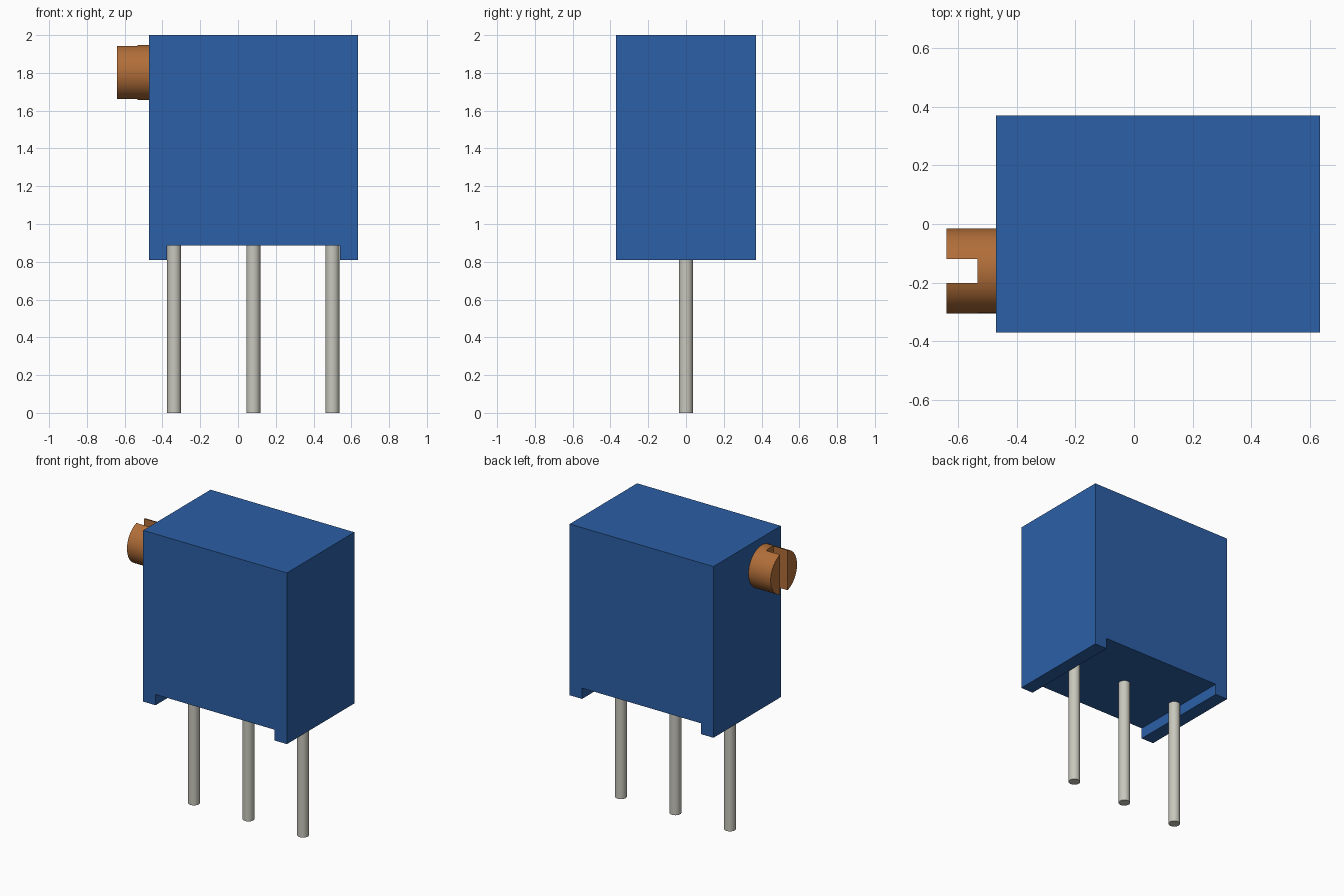
import bpy, bmesh, math

cube = bpy.data.objects.get("Cube")
if cube:
    bpy.data.objects.remove(cube, do_unlink=True)


def material(name, rgb):
    mat = bpy.data.materials.new(name)
    mat.use_nodes = True
    mat.diffuse_color = (*rgb, 1)
    mat.node_tree.nodes["Principled BSDF"].inputs["Base Color"].default_value = (*rgb, 1)
    return mat


blue = material("blue plastic", (0.025, 0.115, 0.38))
copper = material("copper", (0.44, 0.157, 0.041))
metal = material("pin metal", (0.58, 0.575, 0.51))


def prism(name, profile, axis, start, end, mat, smooth=False):
    """Extrude a closed 2D profile along the given axis index."""
    bm = bmesh.new()
    verts = []
    for a, b in profile:
        co = [a, b]
        co.insert(axis, start)
        verts.append(bm.verts.new(co))
    face = bm.faces.new(verts)
    ext = bmesh.ops.extrude_face_region(bm, geom=[face])["geom"]
    shift = [0, 0, 0]
    shift[axis] = end - start
    bmesh.ops.translate(bm, vec=shift, verts=[g for g in ext if isinstance(g, bmesh.types.BMVert)])
    bmesh.ops.recalc_face_normals(bm, faces=bm.faces)
    mesh = bpy.data.meshes.new(name)
    bm.to_mesh(mesh)
    bm.free()
    mesh.materials.append(mat)
    obj = bpy.data.objects.new(name, mesh)
    bpy.context.collection.objects.link(obj)
    if smooth:
        bpy.ops.object.select_all(action='DESELECT')
        obj.select_set(True)
        bpy.context.view_layer.objects.active = obj
        bpy.ops.object.shade_smooth_by_angle(angle=math.radians(30))
    return obj


def arc(cx, cy, r, a0, a1, n):
    return [(cx + r * math.cos(a0 + (a1 - a0) * i / n),
             cy + r * math.sin(a0 + (a1 - a0) * i / n)) for i in range(n + 1)]


# Body: block with a shallow channel underneath, leaving a foot at each end
x0, x1, foot = -0.47, 0.635, 0.095
low, channel, top = 0.81, 0.885, 2.0
prism("body", [(x0, low), (x0 + foot, low), (x0 + foot, channel), (x1 - foot, channel),
               (x1 - foot, low), (x1, low), (x1, top), (x0, top)], 1, -0.37, 0.37, blue)

# Adjusting screw: round shaft ending in two prongs either side of a slot
sy, sz, r, half_slot = -0.16, 1.802, 0.145, 0.041
slot_x, tip_x = -0.533, -0.64
prism("screw_shaft", arc(sy, sz, r, 0, math.tau, 48)[:-1], 0, slot_x, x0, copper, True)
a = math.acos(half_slot / r)
for name, turn in (("screw_prong_back", 0), ("screw_prong_front", math.pi)):
    prism(name, arc(sy, sz, r, turn - a, turn + a, 24), 0, tip_x, slot_x, copper, True)

# Three round pins
for name, x in (("right_pin", -0.338), ("middle_pin", 0.081), ("left_pin", 0.5)):
    prism(name, arc(x, 0, 0.037, 0, math.tau, 32)[:-1], 2, 0, channel, metal, True)
